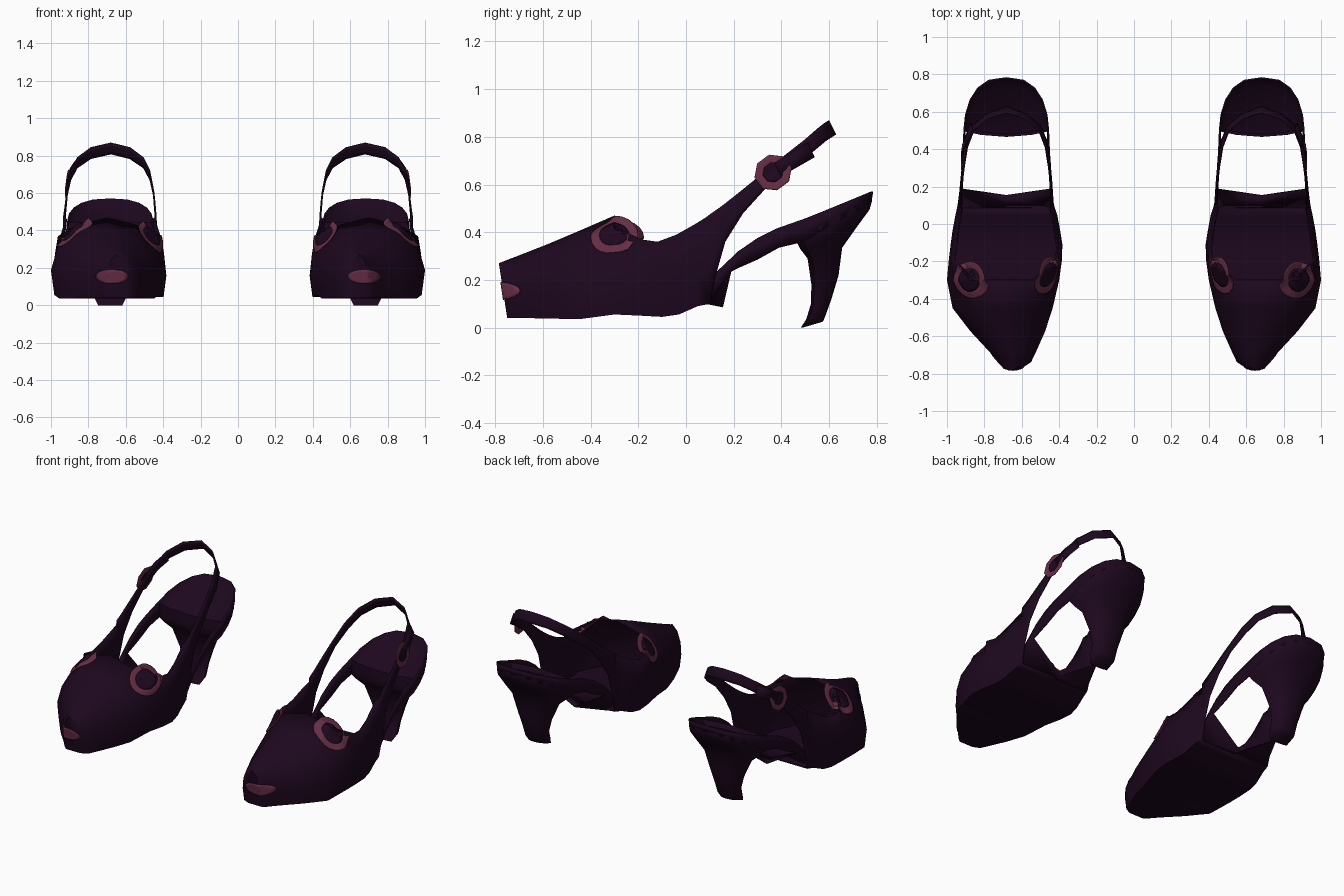
import bpy, bmesh, math
from mathutils import Vector
from mathutils.bvhtree import BVHTree

if "Cube" in bpy.data.objects:
    bpy.data.objects.remove(bpy.data.objects["Cube"])


def material(name, rgb):
    m = bpy.data.materials.new(name)
    m.use_nodes = True
    m.diffuse_color = (*rgb, 1)
    m.node_tree.nodes["Principled BSDF"].inputs["Base Color"].default_value = (*rgb, 1)
    return m


PLUM = material("dark plum leather", (0.0125, 0.0023, 0.0132))
ROSE = material("dusty rose trim", (0.135, 0.027, 0.062))


def finish(name, bm, mat, thickness=0.0, angle=40):
    """Turn a bmesh into a shaded object, mirrored to make the pair."""
    bmesh.ops.remove_doubles(bm, verts=bm.verts, dist=0.0005)
    bmesh.ops.recalc_face_normals(bm, faces=bm.faces)
    mesh = bpy.data.meshes.new(name)
    bm.to_mesh(mesh)
    mesh.materials.append(mat)
    ob = bpy.data.objects.new(name, mesh)
    bpy.context.collection.objects.link(ob)
    bpy.ops.object.select_all(action="DESELECT")
    ob.select_set(True)
    bpy.context.view_layer.objects.active = ob
    bpy.ops.object.shade_smooth_by_angle(angle=math.radians(angle))
    if thickness:
        solid = ob.modifiers.new("thickness", "SOLIDIFY")
        solid.thickness = thickness
        solid.offset = -1
    mirror = ob.modifiers.new("pair", "MIRROR")
    mirror.use_mirror_merge = False


def loft(bm, rows, keep=lambda r, c: True, closed=False):
    """Bridge rows of points with quads, skipping those keep() rejects."""
    grid = [[bm.verts.new(p) for p in row] for row in rows]
    n = len(rows[0])
    for r in range(len(rows) - 1):
        for c in range(n if closed else n - 1):
            if keep(r, c):
                d = (c + 1) % n
                bm.faces.new((grid[r][c], grid[r][d], grid[r + 1][d], grid[r + 1][c]))
    return grid


def lerp(a, b, t):
    return a + (b - a) * t


# Upper: vamp, side walls and sling strap in one loft from toe to back
VAMP = ((0.94, 0), (1, 0.32), (0.88, 0.62), (0.54, 0.9), (0, 1))
WALL = ((0.95, 0), (1, 0.36), (0.96, 0.72), (0.91, 1), (0, 1))
STRAP = ((1, 0), (1, 0.33), (0.99, 0.67), (0.98, 1), (0, 1))
# bottom y, top y, inner x, outer x, bottom z, top z, profile
stations = [
    (-0.75, -0.785, 0.595, 0.70, 0.04, 0.27, VAMP),
    (-0.73, -0.755, 0.55, 0.725, 0.04, 0.282, VAMP),
    (-0.68, -0.70, 0.525, 0.77, 0.04, 0.303, VAMP),
    (-0.57, -0.58, 0.475, 0.875, 0.038, 0.35, VAMP),
    (-0.45, -0.45, 0.435, 0.97, 0.035, 0.405, VAMP),
    (-0.30, -0.30, 0.40, 1.0, 0.055, 0.47, VAMP),
    (-0.19, -0.19, 0.385, 0.99, 0.05, 0.37, WALL),
    (-0.10, -0.12, 0.383, 0.98, 0.045, 0.36, WALL),
    (-0.03, -0.04, 0.395, 0.97, 0.055, 0.39, WALL),
    (0.05, 0.04, 0.41, 0.955, 0.09, 0.435, WALL),
    (0.10, 0.08, 0.425, 0.945, 0.10, 0.46, WALL),
    (0.125, 0.10, 0.43, 0.94, 0.22, 0.475, STRAP),
    (0.165, 0.15, 0.433, 0.935, 0.36, 0.51, STRAP),
    (0.24, 0.22, 0.438, 0.928, 0.48, 0.565, STRAP),
    (0.34, 0.30, 0.447, 0.918, 0.59, 0.63, STRAP),
    (0.45, 0.41, 0.465, 0.90, 0.67, 0.72, STRAP),
    (0.53, 0.50, 0.50, 0.865, 0.735, 0.79, STRAP),
    (0.59, 0.565, 0.575, 0.79, 0.785, 0.845, STRAP),
    (0.63, 0.60, 0.68, 0.68, 0.81, 0.87, STRAP),
]
THROAT, FLOOR_END = 5, 10


def section(yb, yt, xl, xr, zb, zt, prof):
    xc, hw = (xl + xr) / 2, (xr - xl) / 2
    full = [(-f, h) for f, h in prof] + list(prof[-2::-1])
    return [(xc + hw * f, lerp(yb, yt, h), lerp(zb, zt, h)) for f, h in full]


def keep_upper(r, c):
    if c == 8:
        return r < FLOOR_END               # sole closes the bottom
    return r < THROAT or c not in (3, 4)   # open behind the throat


bm = bmesh.new()
grid = loft(bm, [section(*s) for s in stations], keep_upper, closed=True)
bm.faces.new(grid[0])
bmesh.ops.recalc_face_normals(bm, faces=bm.faces)
surface = BVHTree.FromBMesh(bm)
finish("shoe_upper", bm, PLUM, 0.008, angle=50)

# Shank: short floor behind the sole, then side rails that wrap the heel seat
XC, SEAT_Y, BACK_Y, SEAT_HW = 0.683, 0.495, 0.785, 0.226
rails = [(0.09, 0.07, 0.098, 0.17, 0.245), (0.19, 0.13, 0.235, 0.235, 0.245),
         (0.22, 0.22, 0.25, 0.32, 0.243), (0.30, 0.30, 0.285, 0.375, 0.24),
         (0.39, 0.38, 0.335, 0.415, 0.234)]
for deg in (88, 72, 54, 36, 18, 0):
    v = math.cos(math.radians(deg))
    y, z = lerp(SEAT_Y, BACK_Y, v), lerp(0.455, 0.57, v)
    rails.append((y - 0.006, y, z - lerp(0.1, 0.04, v), z,
                  (SEAT_HW + 0.003) * math.sin(math.radians(deg)) ** 0.75))
rows = []
for i, (yb, yt, zb, zt, hw) in enumerate(rails):
    yc, zc = ((0.09, 0.098), (0.155, 0.085))[min(i, 1)]
    side = [(-hw, yt, zt), (-hw * 0.98, yb, zb), (0, yc, zc)]
    pts = side + [(-x, y, z) for x, y, z in side[1::-1]]
    rows.append([(XC + x, y, z) for x, y, z in pts])
bm = bmesh.new()
loft(bm, rows, lambda r, c: r == 0 or c in (0, 3))
finish("shank", bm, PLUM, 0.008)

# Heel: D-shaped rings from the tip up to the seat rim, with a sunken seat
levels = [(0.49, 0.575, 0.065, 0.0, 0.025), (0.515, 0.585, 0.082, 0.035, 0.05),
          (0.535, 0.61, 0.085, 0.10, 0.12), (0.54, 0.64, 0.108, 0.18, 0.22),
          (0.53, 0.655, 0.155, 0.29, 0.335), (0.505, 0.715, 0.20, 0.33, 0.42),
          (SEAT_Y, 0.77, 0.222, 0.355, 0.495), (SEAT_Y, 0.78, 0.225, 0.39, 0.53),
          (SEAT_Y, 0.775, 0.222, 0.445, 0.563), (0.505, 0.745, 0.195, 0.415, 0.515)]
rows = []
for yf, yb, hw, zf, zb in levels:
    ring = []
    for i in range(13):
        a = math.radians(lerp(-90, 90, i / 12))
        s, v = math.sin(a), math.cos(a)
        x = math.copysign(abs(s) ** 0.75, s) * hw
        ring.append((XC + x, lerp(yf, yb, v), lerp(zf, zb, v)))
    ring += [(XC + hw * f, yf - 0.13 * hw * (1 - f * f), zf) for f in (0.6, 0, -0.6)]
    rows.append(ring)
bm = bmesh.new()
grid = loft(bm, rows, closed=True)
bm.faces.new(grid[0])
bm.faces.new(grid[-1])
finish("heel", bm, PLUM, angle=50)


def trim(name, mat, centre, normal, along, radii, hole, sides, turn=0.0):
    """Thin ring or disc laid over the upper."""
    n = Vector(normal).normalized()
    u = (Vector(along) - n * n.dot(Vector(along))).normalized()
    w = n.cross(u)
    rows = []
    for k in range(5):
        t = lerp(hole, 1, k / 4)
        row = []
        for i in range(sides):
            a = math.tau * (i + turn) / sides
            p = Vector(centre) + u * radii[0] * t * math.cos(a) + w * radii[1] * t * math.sin(a)
            hit = surface.ray_cast(p + n * 0.12, -n, 0.2)[0]
            row.append((hit or p) + n * 0.006)
        rows.append(row)
    bm = bmesh.new()
    loft(bm, rows, closed=True)
    finish(name, bm, mat, 0.003)


def framed(name, centre, normal, along, radii, hole, sides, turn=0.0):
    """Rose ring with a dark centre."""
    trim(name, ROSE, centre, normal, along, radii, hole, sides, turn)
    inner = [r * hole for r in radii]
    trim(name + "_centre", PLUM, centre, normal, along, inner, 0.001, sides, turn)


# Trims: two eyelets, the toe patch and the strap buckle
framed("outer_eyelet", (0.868, -0.30, 0.38), (0.75, -0.05, 0.65), (0, 1, 0), (0.1, 0.113), 0.63, 20)
framed("inner_eyelet", (0.457, -0.275, 0.37), (-0.8, -0.02, 0.6), (0, 1, 0), (0.1, 0.095), 0.63, 20)
trim("toe_patch", ROSE, (0.675, -0.755, 0.153), (0, -1, 0), (1, 0, 0), (0.088, 0.038), 0.001, 20)
framed("strap_buckle", (0.911, 0.365, 0.65), (1, 0.06, 0.12), (0, 0.8, 0.6), (0.082, 0.076), 0.55, 8, 0.5)

# Loose strap end behind the buckle
bm = bmesh.new()
loft(bm, [[(0.916, 0.40, 0.635), (0.913, 0.37, 0.69)],
          [(0.902, 0.47, 0.675), (0.898, 0.44, 0.735)],
          [(0.875, 0.54, 0.715), (0.87, 0.51, 0.775)]])
finish("strap_end", bm, PLUM, 0.008)
